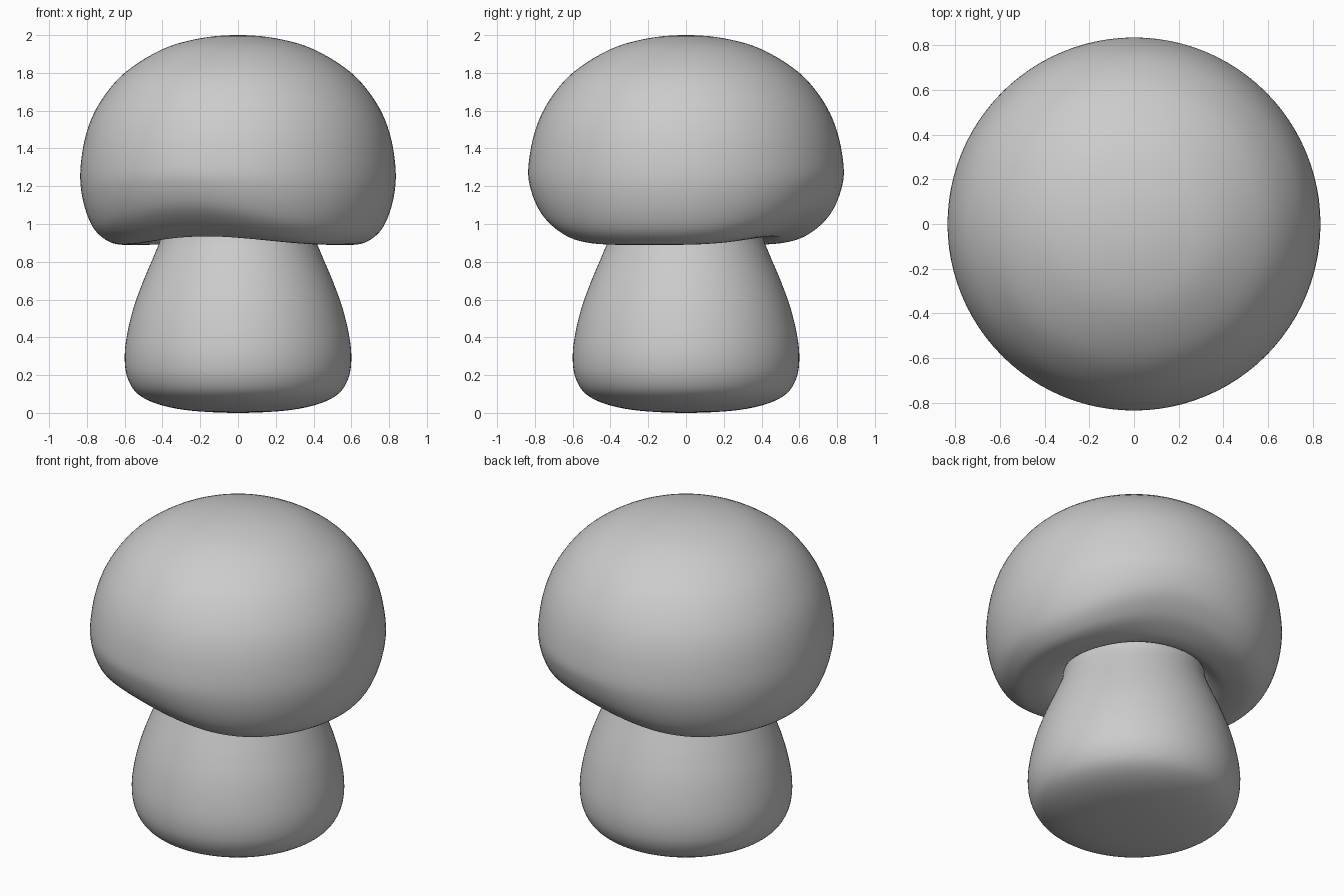
import bpy, bmesh, math
from mathutils import Vector

if "Cube" in bpy.data.objects:
    bpy.data.objects.remove(bpy.data.objects["Cube"])

SEGMENTS = 96
STEPS = 5
LIFT_ANGLE = math.radians(70)   # the cap rim is raised here and on the opposite side

# Profiles as (radius, height)
CAP_LOW = [(0, 2), (.2, 1.983), (.4, 1.925), (.6, 1.8), (.73, 1.645), (.803, 1.48),
           (.835, 1.28), (.82, 1.12), (.77, .985), (.7, .915), (.62, .89),
           (.5, .9), (.43, .94), (.4, .975)]
CAP_HIGH = CAP_LOW[:6] + [(.835, 1.3), (.822, 1.2), (.775, 1.1), (.7, 1.025), (.62, .975),
                          (.5, .935), (.43, .95), (.4, .975)]
STEM = [(.4, .975), (.412, .915), (.45, .82), (.505, .69), (.555, .55), (.59, .4),
        (.6, .28), (.583, .18), (.53, .1), (.42, .045), (.25, .012), (0, 0)]


def smooth(points):
    """Catmull-Rom curve through the profile points."""
    p = [Vector(q) for q in points]
    ends = [2 * p[0] - p[1]] + p + [2 * p[-1] - p[-2]]
    # Mirror across the axis so that the pole is round
    if points[0][0] == 0:
        ends[0] = Vector((-p[1].x, p[1].y))
    if points[-1][0] == 0:
        ends[-1] = Vector((-p[-2].x, p[-2].y))
    out = []
    for i in range(len(p) - 1):
        a, b, c, d = ends[i:i + 4]
        for s in range(STEPS):
            t = s / STEPS
            out.append(.5 * (2 * b + (c - a) * t + (2 * a - 5 * b + 4 * c - d) * t * t
                             + (3 * b - a - 3 * c + d) * t ** 3))
    return out + [p[-1]]


def revolve(name, low, high, material):
    """Turn a profile round z, blending from low to high at the lifted sides."""
    low, high = smooth(low), smooth(high)
    bm = bmesh.new()
    rings = []
    for a, b in zip(low, high):
        if a.x < 1e-6:
            rings.append([bm.verts.new((0, 0, a.y))] * SEGMENTS)
            continue
        ring = []
        for k in range(SEGMENTS):
            ang = 2 * math.pi * k / SEGMENTS
            q = a.lerp(b, math.cos(ang - LIFT_ANGLE) ** 4)
            ring.append(bm.verts.new((q.x * math.cos(ang), q.x * math.sin(ang), q.y)))
        rings.append(ring)
    for r0, r1 in zip(rings, rings[1:]):
        for k in range(SEGMENTS):
            n = (k + 1) % SEGMENTS
            corners = list(dict.fromkeys((r0[k], r1[k], r1[n], r0[n])))
            bm.faces.new(corners).smooth = True
    bmesh.ops.recalc_face_normals(bm, faces=bm.faces)
    # Open shells: make sure the faces point outwards
    if sum(f.normal.dot(f.calc_center_median() - Vector((0, 0, rings[0][0].co.z / 2 + .2)))
           for f in bm.faces) < 0:
        bmesh.ops.reverse_faces(bm, faces=bm.faces)
    mesh = bpy.data.meshes.new(name)
    bm.to_mesh(mesh)
    bm.free()
    mesh.materials.append(material)
    obj = bpy.data.objects.new(name, mesh)
    bpy.context.collection.objects.link(obj)
    return obj


grey = bpy.data.materials.new("light_grey")
grey.diffuse_color = (.6, .6, .6, 1)
grey.use_nodes = True
grey.node_tree.nodes["Principled BSDF"].inputs["Base Color"].default_value = grey.diffuse_color

# Domed cap with a wavy rim, and a bulging stem
revolve("mushroom_cap", CAP_LOW, CAP_HIGH, grey)
revolve("mushroom_stem", STEM, STEM, grey)
